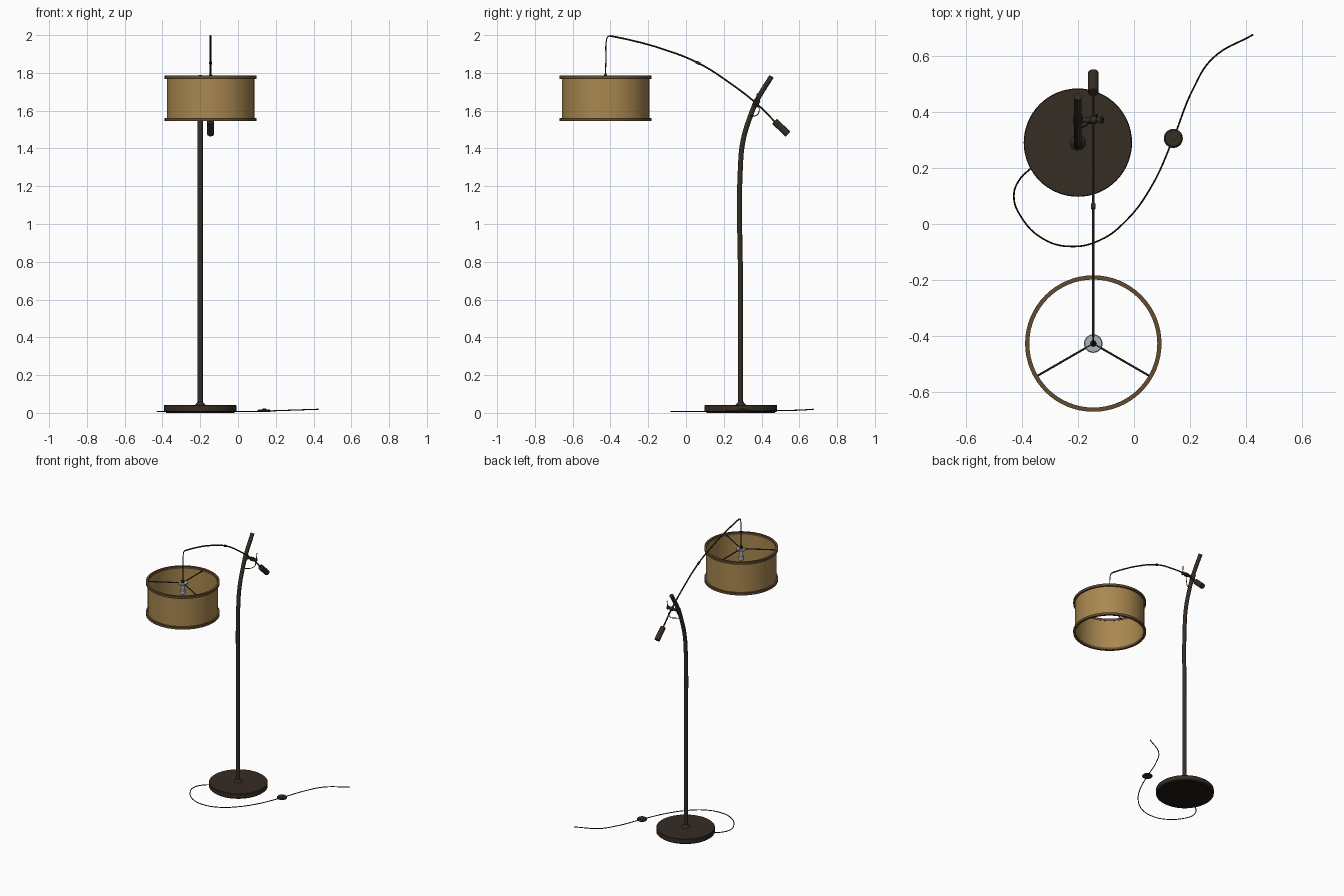
import bpy, bmesh, math
from mathutils import Vector

if "Cube" in bpy.data.objects:
    bpy.data.objects.remove(bpy.data.objects["Cube"])


def material(name, rgb):
    m = bpy.data.materials.new(name)
    m.use_nodes = True
    m.diffuse_color = (*rgb, 1)
    m.node_tree.nodes["Principled BSDF"].inputs["Base Color"].default_value = (*rgb, 1)
    return m


BRONZE = material("dark bronze", (0.036, 0.026, 0.018))
BLACK = material("black rubber", (0.012, 0.010, 0.008))
FABRIC = material("tan fabric", (0.40, 0.245, 0.08))
TRIM = material("brown trim", (0.125, 0.072, 0.030))
STEEL = material("pale steel", (0.42, 0.44, 0.47))


def finish(obj, mat):
    obj.data.materials.clear()
    obj.data.materials.append(mat)
    bpy.ops.object.select_all(action="DESELECT")
    obj.select_set(True)
    bpy.context.view_layer.objects.active = obj
    if obj.type == "CURVE":
        bpy.ops.object.convert(target="MESH")
        obj = bpy.context.object
    bpy.ops.object.shade_smooth_by_angle(angle=math.radians(35))
    return obj


def lathe(name, profile, mat, start, axis=(0, 0, 1), sides=32, closed=False):
    """Revolve (radius, height) pairs around an axis through start."""
    bm = bmesh.new()
    rings = []
    for r, h in profile:
        rings.append([bm.verts.new((r * math.cos(math.tau * i / sides),
                                    r * math.sin(math.tau * i / sides), h))
                      for i in range(sides)])
    pairs = list(zip(rings, rings[1:]))
    if closed:
        pairs.append((rings[-1], rings[0]))
    else:
        bm.faces.new(rings[0])
        bm.faces.new(rings[-1])
    for a, b in pairs:
        for i in range(sides):
            j = (i + 1) % sides
            bm.faces.new((a[i], a[j], b[j], b[i]))
    bmesh.ops.recalc_face_normals(bm, faces=bm.faces)
    mesh = bpy.data.meshes.new(name)
    bm.to_mesh(mesh)
    bm.free()
    obj = bpy.data.objects.new(name, mesh)
    obj.location = start
    obj.rotation_mode = "QUATERNION"
    obj.rotation_quaternion = Vector((0, 0, 1)).rotation_difference(Vector(axis))
    bpy.context.collection.objects.link(obj)
    return finish(obj, mat)


def rod(name, a, b, radius, mat, bevel=0.0, sides=16):
    a, b = Vector(a), Vector(b)
    length = (b - a).length
    profile = [(radius, 0), (radius, length)]
    if bevel:
        profile = [(radius - bevel, 0), (radius, bevel),
                   (radius, length - bevel), (radius - bevel, length)]
    return lathe(name, profile, mat, a, b - a, sides)


def tube(name, points, radius, mat, resolution=8, ring=3):
    """Smooth round tube through the points."""
    curve = bpy.data.curves.new(name, "CURVE")
    curve.dimensions = "3D"
    curve.bevel_depth = radius
    curve.bevel_resolution = ring
    curve.resolution_u = resolution
    curve.use_fill_caps = True
    spline = curve.splines.new("BEZIER")
    spline.bezier_points.add(len(points) - 1)
    for bp, p in zip(spline.bezier_points, points):
        bp.co = p
        bp.handle_left_type = bp.handle_right_type = "AUTO"
    obj = bpy.data.objects.new(name, curve)
    bpy.context.collection.objects.link(obj)
    return finish(obj, mat)


POLE_X, POLE_Y = -0.2, 0.29
ARM_X = -0.145
SHADE_Y = -0.426

# Base with a dark pad underneath and a collar round the pole
lathe("base", [(0.188, 0.005), (0.193, 0.008), (0.193, 0.038), (0.190, 0.041)],
      BRONZE, (POLE_X, POLE_Y, 0), sides=64)
lathe("base_pad", [(0.182, 0), (0.182, 0.006)], BLACK, (POLE_X, POLE_Y, 0), sides=64)
lathe("base_collar", [(0.028, 0.04), (0.026, 0.046), (0.016, 0.056), (0.0135, 0.06)],
      BRONZE, (POLE_X, POLE_Y, 0))

# Pole, straight and then bending backwards
pole = [(0.288, 0.03), (0.288, 0.7), (0.288, 1.3), (0.302, 1.44),
        (0.339, 1.566), (0.376, 1.655), (0.453, 1.782)]
tube("pole", [(POLE_X, y, z) for y, z in pole], 0.0135, BRONZE, 12, 5)

# Arched arm with joint collar and counterweight
arm = [(-0.402, 1.996), (-0.296, 1.974), (-0.138, 1.931), (0.063, 1.853),
       (0.233, 1.746), (0.376, 1.635), (0.48, 1.532)]
tube("arm", [(ARM_X, y, z) for y, z in arm], 0.0048, BRONZE)
rod("arm_collar", (ARM_X, 0.053, 1.858), (ARM_X, 0.073, 1.848), 0.0075, BRONZE, 0.001)
rod("counterweight", (ARM_X, 0.468, 1.544), (ARM_X, 0.54, 1.476), 0.0185, BRONZE, 0.002, 32)

# Clamp joining arm to pole, with its knob and lever
JY, JZ = 0.371, 1.64
rod("clamp_sleeve", (POLE_X, JY - 0.008, JZ - 0.018), (POLE_X, JY + 0.008, JZ + 0.018),
    0.0165, BRONZE, 0.001)
rod("clamp_bar", (POLE_X, JY, JZ), (-0.118, JY, JZ), 0.009, BRONZE, 0.001)
rod("clamp_block", (-0.157, JY, JZ), (-0.133, JY, JZ), 0.014, BRONZE, 0.002)
lathe("clamp_knob", [(0.007, 0), (0.014, 0.003), (0.012, 0.009), (0.005, 0.014)],
      BRONZE, (-0.12, JY, JZ), (1, 0, 0), 16)
rod("clamp_lever", (-0.112, JY, JZ), (-0.112, JY + 0.006, JZ + 0.05), 0.0028, BRONZE)

# Short cable looping from arm to pole
tube("cable_loop", [(ARM_X, 0.382, 1.628), (-0.13, 0.388, 1.605), (-0.14, 0.379, 1.58),
                    (-0.17, 0.352, 1.571), (POLE_X, 0.338, 1.574)], 0.0025, BLACK)

# Wire dropping from the arm tip to the lamp holder
tube("hanging_wire", [(ARM_X, -0.398, 1.995), (ARM_X, -0.413, 1.992),
                      (ARM_X, -0.421, 1.972), (ARM_X, -0.424, 1.88),
                      (ARM_X, SHADE_Y, 1.775)], 0.003, BLACK)

# Lamp holder
hub = (ARM_X, SHADE_Y, 0)
lathe("holder_cap", [(0.011, 1.774), (0.011, 1.784), (0.004, 1.796)], BLACK, hub, sides=16)
lathe("holder_disc", [(0.030, 1.764), (0.033, 1.767), (0.033, 1.772), (0.030, 1.775)],
      STEEL, hub)
lathe("holder_socket", [(0.012, 1.69), (0.017, 1.695), (0.017, 1.72), (0.013, 1.725),
                        (0.013, 1.766)], STEEL, hub)

# Three spokes carrying the shade
for n in range(3):
    a = math.radians(90 + 120 * n)
    d = Vector((math.cos(a), math.sin(a), 0))
    c = Vector((ARM_X, SHADE_Y, 1.772))
    rod(f"spoke_{n + 1}", c + d * 0.012, c + d * 0.234, 0.0038, BRONZE, sides=8)

# Drum shade, open at both ends, with a trim ring on each edge
lathe("shade", [(0.2315, 1.55), (0.2315, 1.78), (0.2295, 1.78), (0.2295, 1.55)],
      FABRIC, hub, sides=64, closed=True)
for name, z in (("lower_trim", 1.545), ("upper_trim", 1.768)):
    lathe(name, [(0.228, z), (0.243, z), (0.243, z + 0.017), (0.228, z + 0.017)],
          TRIM, hub, sides=64, closed=True)

# Floor cord with an inline foot switch
cord = [(-0.36, 0.205), (-0.41, 0.155), (-0.428, 0.1), (-0.405, 0.03), (-0.32, -0.055),
        (-0.22, -0.08), (-0.12, -0.057), (-0.03, 0.01), (0.06, 0.13), (0.14, 0.305),
        (0.21, 0.48), (0.28, 0.59), (0.425, 0.675)]
tube("cord", [(x, y, 0.008 + max(0, x - 0.1) * 0.035) for x, y in cord], 0.003, BLACK)
lathe("foot_switch", [(0.029, 0.004), (0.034, 0.008), (0.034, 0.013), (0.028, 0.019)],
      BRONZE, (0.14, 0.305, 0))
lathe("switch_button", [(0.011, 0.018), (0.011, 0.021), (0.009, 0.022)],
      BRONZE, (0.14, 0.305, 0), sides=16)
